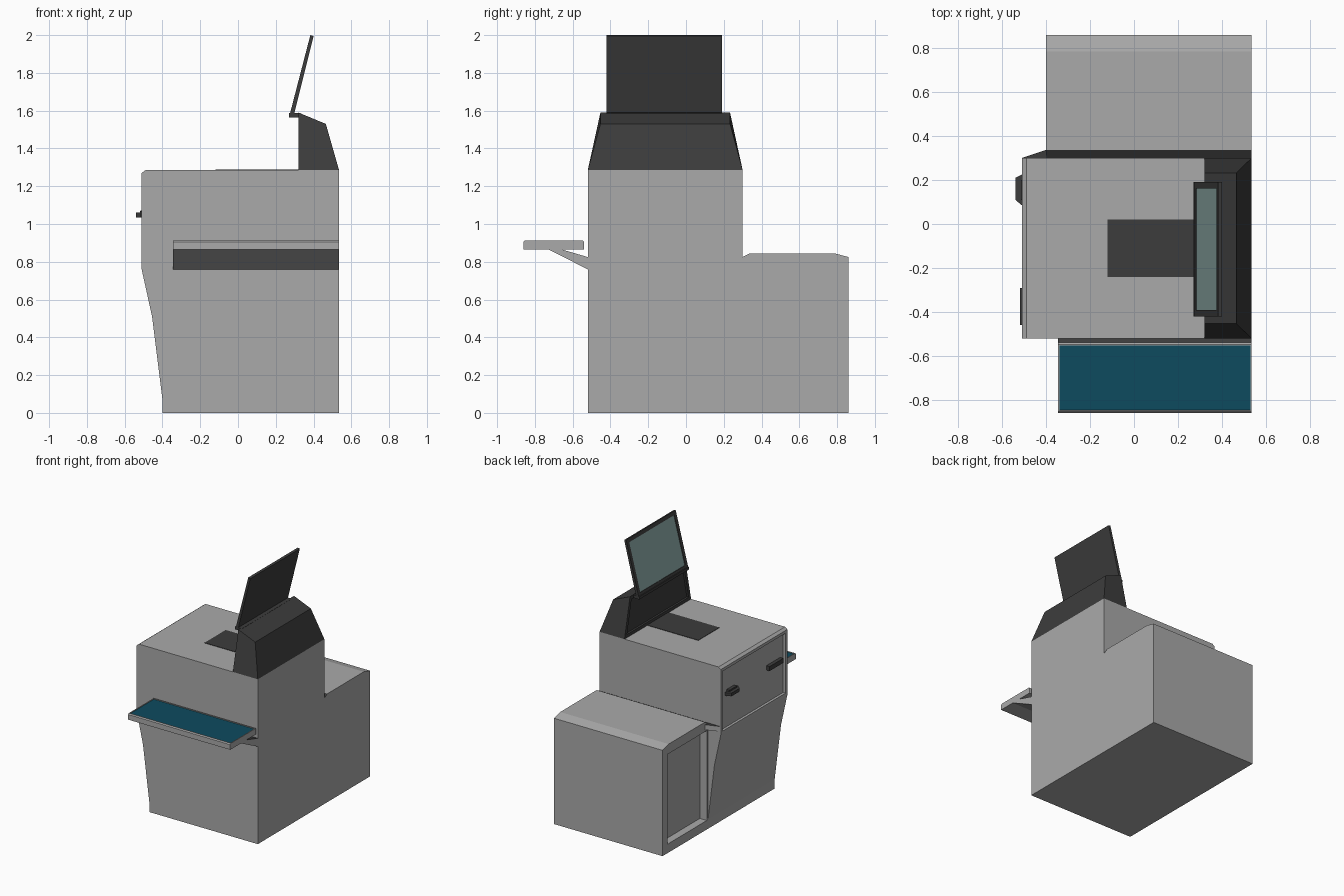
import bpy, bmesh
from mathutils import Vector

if "Cube" in bpy.data.objects:
    bpy.data.objects.remove(bpy.data.objects["Cube"])


def material(name, rgb):
    m = bpy.data.materials.new(name)
    m.diffuse_color = (*rgb, 1)
    m.use_nodes = True
    m.node_tree.nodes["Principled BSDF"].inputs["Base Color"].default_value = m.diffuse_color
    return m


GREY = material("light grey", (0.40, 0.40, 0.40))
DARK = material("charcoal", (0.045, 0.045, 0.045))
TEAL = material("deep teal", (0.004, 0.07, 0.113))
GLASS = material("screen grey green", (0.24, 0.36, 0.35))


def prism(name, profile, axis, lo, hi, mats, edit=None):
    """Extrude a 2D profile along an axis; profile uses the other two axes in order."""
    bm = bmesh.new()

    def point(p, t):
        c = list(p)
        c.insert("xyz".index(axis), t)
        return bm.verts.new(c)

    a = [point(p, lo) for p in profile]
    b = [point(p, hi) for p in profile]
    bm.faces.new(a)
    bm.faces.new(b[::-1])
    for i in range(len(a)):
        j = (i + 1) % len(a)
        bm.faces.new((a[i], b[i], b[j], a[j]))
    bmesh.ops.recalc_face_normals(bm, faces=bm.faces)
    if edit:
        edit(bm)
    me = bpy.data.meshes.new(name)
    bm.to_mesh(me)
    bm.free()
    for m in mats:
        me.materials.append(m)
    ob = bpy.data.objects.new(name, me)
    bpy.context.collection.objects.link(ob)
    return ob


def box(name, x, y, z, mats, edit=None):
    rect = [(x[0], y[0]), (x[1], y[0]), (x[1], y[1]), (x[0], y[1])]
    return prism(name, rect, "z", z[0], z[1], mats, edit)


def recess(bm, direction, margin, depth, index=0):
    """Inset and sink the largest face that looks in a direction."""
    bm.normal_update()
    d = Vector(direction)
    face = max((f for f in bm.faces if f.normal.dot(d) > 0.9), key=lambda f: f.calc_area())
    bmesh.ops.inset_region(bm, faces=[face], thickness=margin, use_even_offset=True)
    n = face.normal.copy()
    bmesh.ops.inset_region(bm, faces=[face], thickness=0.0001)
    bmesh.ops.translate(bm, verts=face.verts, vec=-n * depth)
    face.material_index = index


# main housing with undercut left side and a recessed door
prism("main_housing",
      [(-0.40, 0), (0.535, 0), (0.535, 1.285), (-0.49, 1.285), (-0.51, 1.27),
       (-0.51, 0.76), (-0.455, 0.51), (-0.40, 0.07)],
      "y", -0.52, 0.30, [GREY], lambda bm: recess(bm, (-1, 0, 0), 0.022, 0.02))


# rear cabinet, with dark seam beside the housing and a sunken panel
def seam(bm):
    for f in bm.faces:
        if f.normal.y < -0.2 and f.normal.z > 0.2:
            f.material_index = 1


cabinet = prism("side_cabinet",
                [(0.30, 0), (0.86, 0), (0.86, 0.825), (0.785, 0.845), (0.337, 0.845), (0.30, 0.825)],
                "x", -0.40, 0.535, [GREY, DARK], seam)
cutter = box("panel_cutter", (-0.45, -0.34), (0.315, 0.80), (0.07, 0.77), [GREY])
cutter.hide_render = True
cutter.hide_viewport = True
cut = cabinet.modifiers.new("panel recess", "BOOLEAN")
cut.operation = "DIFFERENCE"
cut.solver = "EXACT"
cut.object = cutter


# small corner web between housing and cabinet
def dark_top(bm):
    for f in bm.faces:
        if f.normal.z > 0.9:
            f.material_index = 1


prism("corner_web", [(-0.51, 0.30), (-0.40, 0.30), (-0.40, 0.337)], "z", 0.785, 0.825,
      [GREY, DARK], dark_top)

# front shelf with teal mat and its sloping bracket
prism("front_shelf",
      [(-0.86, 0.865), (-0.54, 0.865), (-0.54, 0.905), (-0.547, 0.913), (-0.853, 0.913), (-0.86, 0.905)],
      "x", -0.345, 0.535, [GREY, TEAL],
      lambda bm: recess(bm, (0, 0, 1), 0.006, 0.005, 1))
prism("shelf_bracket", [(-0.52, 0.76), (-0.73, 0.866), (-0.66, 0.866), (-0.52, 0.825)],
      "x", -0.345, 0.535, [GREY, DARK], lambda bm: [
          setattr(f, "material_index", 1) for f in bm.faces if f.normal.z > 0.5 and f.normal.y > 0.1])

# dark plate on the worktop
box("top_plate", (-0.12, 0.322), (-0.24, 0.02), (1.28, 1.288), [DARK])


# tapered console head
def taper(bm):
    for v in bm.verts:
        if v.co.z > 1.4:
            v.co.y -= 0.067 if v.co.y > 0 else -0.067
    recess(bm, (-1, 0, 0), 0.025, 0.015)


prism("console_head", [(0.32, 1.285), (0.535, 1.285), (0.465, 1.53), (0.32, 1.59)],
      "y", -0.52, 0.30, [DARK], taper)

# tilted screen on a hinge bar
box("screen_hinge", (0.27, 0.33), (-0.42, 0.19), (1.565, 1.587), [DARK])
prism("screen", [(0.274, 1.58), (0.295, 1.575), (0.40, 1.995), (0.383, 2.0)],
      "y", -0.42, 0.19, [DARK, GLASS],
      lambda bm: recess(bm, (-1, 0, 0), 0.028, 0.004, 1))

# door latch and door grip
prism("door_latch", [(-0.495, 0.085), (-0.51, 0.085), (-0.54, 0.11), (-0.54, 0.21), (-0.51, 0.225), (-0.495, 0.225)],
      "z", 1.035, 1.06, [DARK])
box("latch_base", (-0.515, -0.485), (0.11, 0.20), (1.035, 1.072), [DARK])
box("door_grip", (-0.518, -0.485), (-0.46, -0.29), (1.035, 1.07), [DARK])
